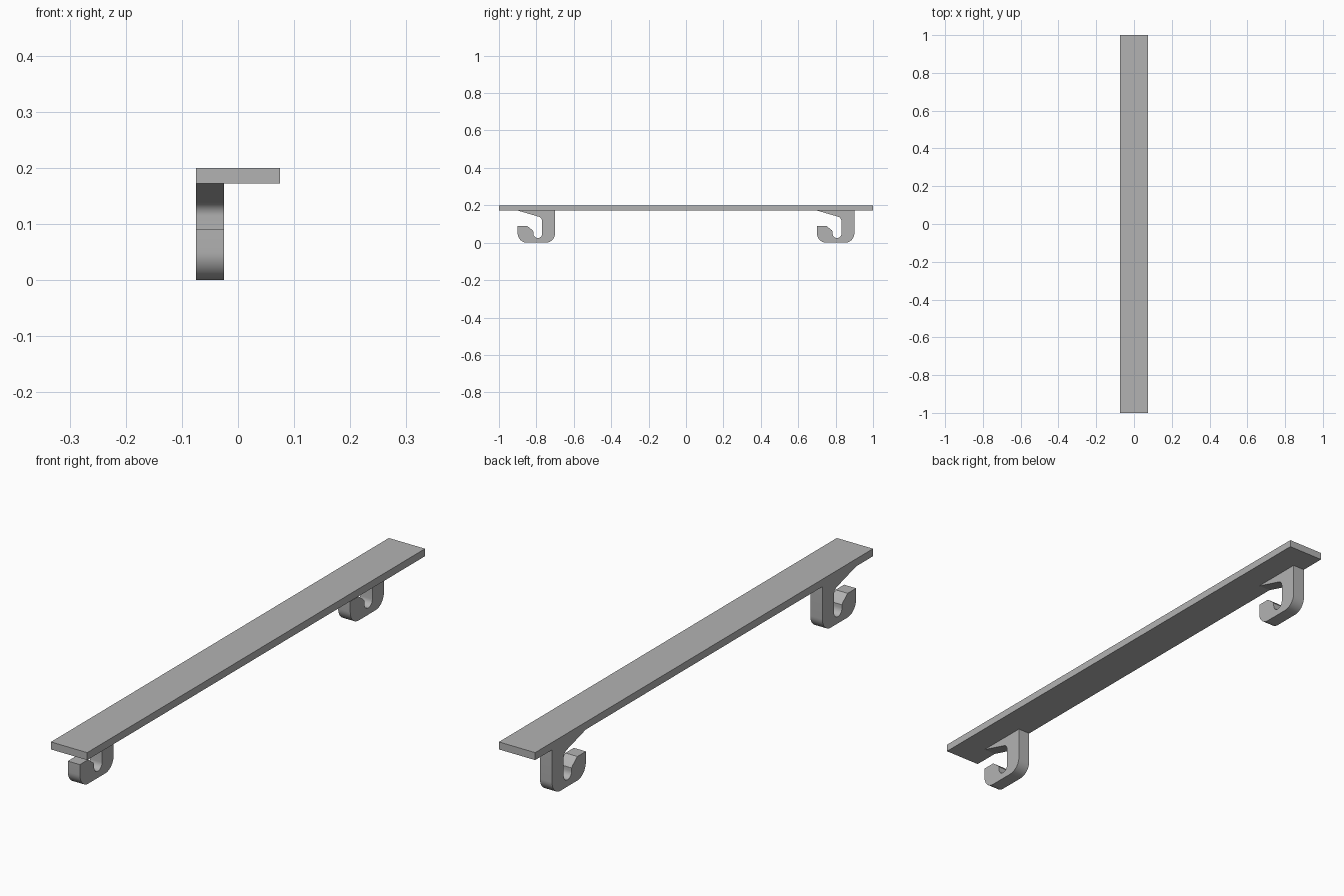
import bpy
import bmesh
from math import cos, sin, radians
from mathutils import Vector

cube = bpy.data.objects.get("Cube")
if cube:
    bpy.data.objects.remove(cube, do_unlink=True)

grey = bpy.data.materials.new("plain grey")
grey.use_nodes = True
colour = (0.45, 0.45, 0.45, 1)
grey.diffuse_color = colour
grey.node_tree.nodes["Principled BSDF"].inputs["Base Color"].default_value = colour


def arc(y, z, r, start, end, steps=10):
    """Points along an arc, angles in degrees."""
    angles = [radians(start + (end - start) * i / steps) for i in range(steps + 1)]
    return [(y + r * cos(a), z + r * sin(a)) for a in angles]


def extrude_profile(name, points, x0, x1, y_offset=0):
    """Solid made from a y-z outline, running from x0 to x1."""
    bm = bmesh.new()
    face = bm.faces.new([bm.verts.new((x0, y + y_offset, z)) for y, z in points])
    result = bmesh.ops.extrude_face_region(bm, geom=[face])
    verts = [v for v in result["geom"] if isinstance(v, bmesh.types.BMVert)]
    bmesh.ops.translate(bm, verts=verts, vec=Vector((x1 - x0, 0, 0)))
    bmesh.ops.recalc_face_normals(bm, faces=bm.faces)
    mesh = bpy.data.meshes.new(name)
    bm.to_mesh(mesh)
    bm.free()
    mesh.materials.append(grey)
    obj = bpy.data.objects.new(name, mesh)
    bpy.context.collection.objects.link(obj)
    bpy.ops.object.select_all(action="DESELECT")
    obj.select_set(True)
    bpy.context.view_layer.objects.active = obj
    bpy.ops.object.shade_smooth_by_angle(angle=radians(30))
    return obj


# Long flat plank
extrude_profile("plank", [(-1, 0.172), (1, 0.172), (1, 0.2), (-1, 0.2)], -0.075, 0.075)

# Hook outline: gusset, rounded slot, lip and rounded foot
hook = [(0.2, 0.172), (0.1, 0.172)]
hook += [(0.1, 0.172), (0, 0.172)][1:]
hook += arc(0.106, 0.115, 0.025, 73, 0)            # under the gusset
hook += arc(0.1075, 0.0485, 0.0235, 0, -180)       # slot bottom
hook += [(0.084, 0.06), (0.079, 0.067), (0.05, 0.09), (0, 0.09)]
hook += arc(0.05, 0.05, 0.05, 180, 270)
hook += arc(0.15, 0.05, 0.05, 270, 360)

# Two identical hooks along one edge of the plank
for name, y in (("front_hook", -0.9), ("back_hook", 0.7)):
    extrude_profile(name, hook, -0.075, -0.025, y)
